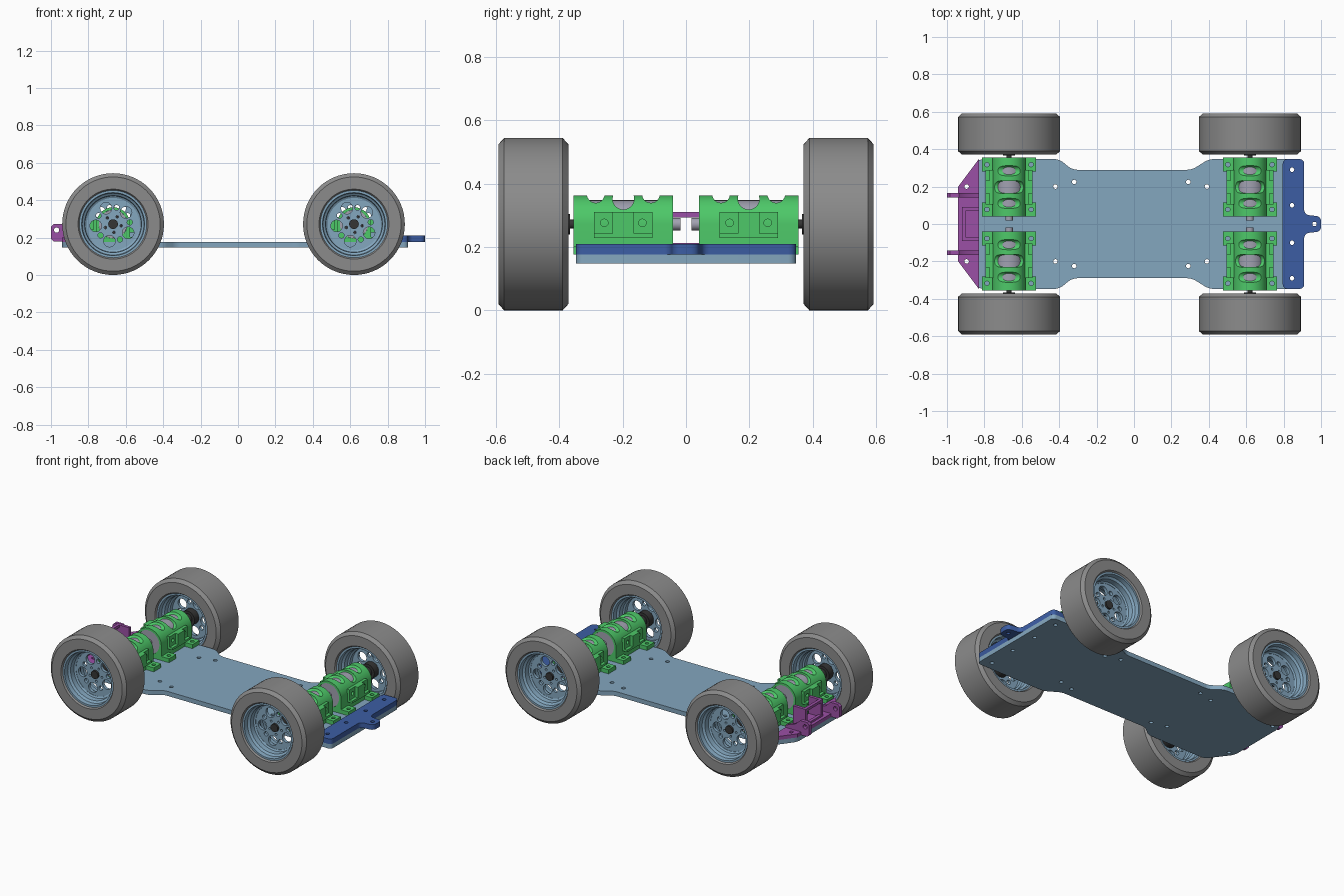
import bpy, bmesh, math
from mathutils import Matrix, Vector

if "Cube" in bpy.data.objects:
    bpy.data.objects.remove(bpy.data.objects["Cube"])

AXLE_X = (-0.668, 0.62)   # axle positions
AXLE_Z = 0.272
TURN = {'X': Matrix.Rotation(math.pi / 2, 4, 'Y'),
        'Y': Matrix.Rotation(math.pi / 2, 4, 'X'), 'Z': Matrix()}


def material(name, rgb):
    m = bpy.data.materials.new(name)
    m.diffuse_color = (*rgb, 1)
    m.use_nodes = True
    m.node_tree.nodes["Principled BSDF"].inputs["Base Color"].default_value = m.diffuse_color
    return m


STEEL = material("steel_blue", (0.23, 0.385, 0.52))
GREEN = material("green", (0.075, 0.58, 0.14))
PURPLE = material("purple", (0.33, 0.08, 0.38))
BLUE = material("deep_blue", (0.045, 0.11, 0.37))
RUBBER = material("tire_grey", (0.26, 0.26, 0.26))
MOTOR = material("motor_grey", (0.36, 0.36, 0.44))
DARK = material("dark_metal", (0.035, 0.035, 0.035))


def finish(bm, name, mat=None):
    bmesh.ops.recalc_face_normals(bm, faces=bm.faces)
    me = bpy.data.meshes.new(name)
    bm.to_mesh(me)
    bm.free()
    if mat:
        me.materials.append(mat)
    ob = bpy.data.objects.new(name, me)
    bpy.context.collection.objects.link(ob)
    return ob


def cylinders(name, items, mat=None, segs=24):
    """items: (centre, radius, length, axis)"""
    bm = bmesh.new()
    for c, r, length, axis in items:
        bmesh.ops.create_cone(bm, cap_ends=True, segments=segs, radius1=r, radius2=r,
                              depth=length, matrix=Matrix.Translation(c) @ TURN[axis])
    return finish(bm, name, mat)


def boxes(name, items, mat):
    """items: (x0, x1, y0, y1, z0, z1)"""
    bm = bmesh.new()
    for x0, x1, y0, y1, z0, z1 in items:
        c = Vector((x0 + x1, y0 + y1, z0 + z1)) / 2
        bmesh.ops.create_cube(bm, size=1, matrix=Matrix.Translation(c) @ Matrix.Diagonal((x1 - x0, y1 - y0, z1 - z0, 1)))
    return finish(bm, name, mat)


def prism(name, pts, lo, hi, mat, axis='Z', rounding=0):
    """Extrude a 2D outline along z (xy points) or y (xz points)."""
    place = {'Z': lambda p: (p[0], p[1], lo), 'Y': lambda p: (p[0], lo, p[1])}[axis]
    step = Vector((0, 0, hi - lo)) if axis == 'Z' else Vector((0, hi - lo, 0))
    bm = bmesh.new()
    f = bm.faces.new([bm.verts.new(place(p)) for p in pts])
    ext = bmesh.ops.extrude_face_region(bm, geom=[f])["geom"]
    bmesh.ops.translate(bm, vec=step, verts=[v for v in ext if isinstance(v, bmesh.types.BMVert)])
    if rounding:
        sides = [e for e in bm.edges
                 if abs((e.verts[0].co - e.verts[1].co).normalized().dot(step.normalized())) > 0.99]
        bmesh.ops.bevel(bm, geom=sides, offset=rounding, segments=4, profile=0.5, affect='EDGES')
    return finish(bm, name, mat)


def lathe(name, profile, mat, segs=64):
    """Spin a closed (radius, y) outline about the y axis."""
    bm = bmesh.new()
    rings = []
    for i in range(segs):
        a = math.tau * i / segs
        rings.append([bm.verts.new((r * math.cos(a), y, r * math.sin(a))) for r, y in profile])
    n = len(profile)
    for i in range(segs):
        a, b = rings[i], rings[(i + 1) % segs]
        for j in range(n):
            k = (j + 1) % n
            bm.faces.new((a[j], a[k], b[k], b[j]))
    return finish(bm, name, mat)


def cut(ob, cutter):
    cutter.hide_render = True
    mod = ob.modifiers.new("cut", 'BOOLEAN')
    mod.operation, mod.solver, mod.object = 'DIFFERENCE', 'EXACT', cutter
    bpy.context.view_layer.objects.active = ob
    bpy.ops.object.modifier_apply(modifier=mod.name)
    bpy.data.objects.remove(cutter)


def mirror_y(half):
    return half + [(x, -y) for x, y in reversed(half)]


def drill(points, r, z):
    """Vertical drill pattern mirrored in y."""
    return cylinders("drill", [((x, s * y, z), r, 0.1, 'Z') for x, y in points
                               for s in ((1, -1) if y else (1,))], segs=16)


# Chassis plate
chassis = prism("chassis_plate", mirror_y([(-0.94, 0.2), (-0.83, 0.347), (-0.40, 0.347), (-0.33, 0.29),
                (0.31, 0.29), (0.40, 0.347), (0.91, 0.347)]), 0.148, 0.177, STEEL, rounding=0.025)
cut(chassis, drill([(-0.42, 0.2), (-0.32, 0.225), (0.29, 0.225), (0.39, 0.2), (-0.895, 0.2),
                    (0.845, 0.29), (0.845, 0.1)], 0.012, 0.16))

# Bumper with a rounded towing tab
bumper = prism("bumper_plate", mirror_y([(0.795, 0.347), (0.91, 0.347), (0.91, 0.05), (1.0, 0.04)]),
               0.177, 0.21, BLUE, rounding=0.024)
cut(bumper, drill([(0.845, 0.29), (0.845, 0.1), (0.965, 0)], 0.012, 0.19))

# Hitch bracket: base, side lugs and upright open frame
base = prism("hitch_base", mirror_y([(-0.94, 0.2), (-0.83, 0.347)]), 0.177, 0.2, PURPLE)
cut(base, drill([(-0.895, 0.2)], 0.012, 0.19))
boxes("hitch_frame", [(-0.92, -0.83, s * 0.08 - 0.01, s * 0.08 + 0.01, 0.2, 0.31) for s in (1, -1)]
      + [(-0.92, -0.90, -0.07, 0.07, 0.293, 0.31), (-0.92, -0.90, -0.07, 0.07, 0.2, 0.212)], PURPLE)
for s, side in ((1, "back"), (-1, "front")):
    lug = prism("hitch_lug_" + side, [(-1.0, 0.195), (-0.985, 0.18), (-0.83, 0.18), (-0.83, 0.215), (-0.9, 0.24),
                (-0.935, 0.272), (-0.985, 0.272), (-1.0, 0.257)], s * 0.155 - 0.012, s * 0.155 + 0.012, PURPLE, 'Y')
    cut(lug, cylinders("drill", [((-0.97, s * 0.155, 0.24), 0.014, 0.1, 'Y')], segs=16))

# Motor mount (centred on its own x and y): arched shell, cut by saddles and a bore
H = 0.157
arch = [(0.09 * math.cos(math.pi * i / 24), AXLE_Z + 0.09 * math.sin(math.pi * i / 24)) for i in range(25)]
mount = prism("motor_mount", arch + [(-0.09, 0.177), (0.09, 0.177)], -H, H, GREEN, 'Y')
cut(mount, cylinders("saddles", [((0, -0.087, 0.367), 0.028, 0.3, 'X'), ((0, 0.087, 0.367), 0.028, 0.3, 'X'),
                                 ((0, 0, 0.352), 0.034, 0.3, 'X')]))
cut(mount, cylinders("bore", [((0, 0, AXLE_Z), 0.076, 0.5, 'Y')], segs=40))
# Mount ears with bolt holes
ears = boxes("mount_ears", [(min(s * 0.085, s * 0.145), max(s * 0.085, s * 0.145), y - h, y + h, 0.177, 0.203)
                            for s in (1, -1) for y, h in ((-0.12, 0.037), (0.12, 0.037))], GREEN)
cut(ears, cylinders("drill", [((sx * 0.118, sy * 0.12, 0.19), 0.012, 0.1, 'Z')
                              for sx in (1, -1) for sy in (1, -1)], segs=16))
# Side clamp pads: frame around a shallow recess with a centre rib
pads = []
for s in (1, -1):
    for d, y0, y1, z0, z1 in ((0.125, -0.092, 0.092, 0.228, 0.242), (0.125, -0.034, 0.034, 0.242, 0.31),
                              (0.105, -0.092, -0.034, 0.242, 0.31), (0.105, 0.034, 0.092, 0.242, 0.31)):
        pads.append((min(s * 0.086, s * d), max(s * 0.086, s * d), y0, y1, z0, z1))
clamp = boxes("mount_side_pads", pads, GREEN)
cut(clamp, cylinders("drill", [((0, y, 0.276), 0.012, 0.4, 'X') for y in (-0.06, 0.06)], segs=16))
# Motor with rear stub
motor = cylinders("motor", [((0, 0, AXLE_Z), 0.0755, 0.306, 'Y'), ((0, -0.165, AXLE_Z), 0.02, 0.03, 'Y')], MOTOR, 40)

# Wheel (centred on its hub, outside towards +y)
tire = lathe("tire", [(0.18, -0.10), (0.187, -0.11), (0.252, -0.11), (0.272, -0.092), (0.272, 0.092),
                      (0.252, 0.11), (0.187, 0.11), (0.18, 0.10)], RUBBER)
rim_half = [(0.181, 0.1), (0.168, 0.1), (0.165, 0.072), (0.152, 0.062), (0.15, 0.03), (0.14, 0.024)]
rim = lathe("rim", rim_half + [(r, -y) for r, y in reversed(rim_half)], STEEL)
disc = cylinders("wheel_disc", [((0, 0.012, 0), 0.1415, 0.02, 'Y')], STEEL, 64)
holes = []
for k in range(5):
    for deg, dist, r in ((138, 0.093, 0.031), (102, 0.09, 0.014), (120, 0.045, 0.007)):
        a = math.radians(deg + 72 * k)
        holes.append(((dist * math.cos(a), 0.012, dist * math.sin(a)), r, 0.1, 'Y'))
cut(disc, cylinders("disc_holes", holes))
hub = cylinders("wheel_hub", [((0, -0.05, 0), 0.032, 0.13, 'Y'), ((0, 0.02, 0), 0.026, 0.03, 'Y'),
                              ((0, -0.02, 0), 0.05, 0.045, 'Y'), ((0, -0.08, 0), 0.014, 0.12, 'Y')], DARK)

# Smooth round surfaces, keep edges sharp
bpy.ops.object.select_all(action='SELECT')
bpy.context.view_layer.objects.active = chassis
bpy.ops.object.shade_smooth_by_angle(angle=math.radians(30))


# Place a wheel and a motor mount at each corner
def place(parts, dist, z):
    for ob in parts:
        for i, (x, s) in enumerate([(x, s) for x in AXLE_X for s in (1, -1)]):
            o = ob
            if i < 3:
                o = ob.copy()
                bpy.context.collection.objects.link(o)
            o.location = (x, s * dist, z)
            o.rotation_euler = (0, 0, 0 if s > 0 else math.pi)


place([mount, ears, clamp, motor], 0.1975, 0)
place([tire, rim, disc, hub], 0.481, AXLE_Z)
